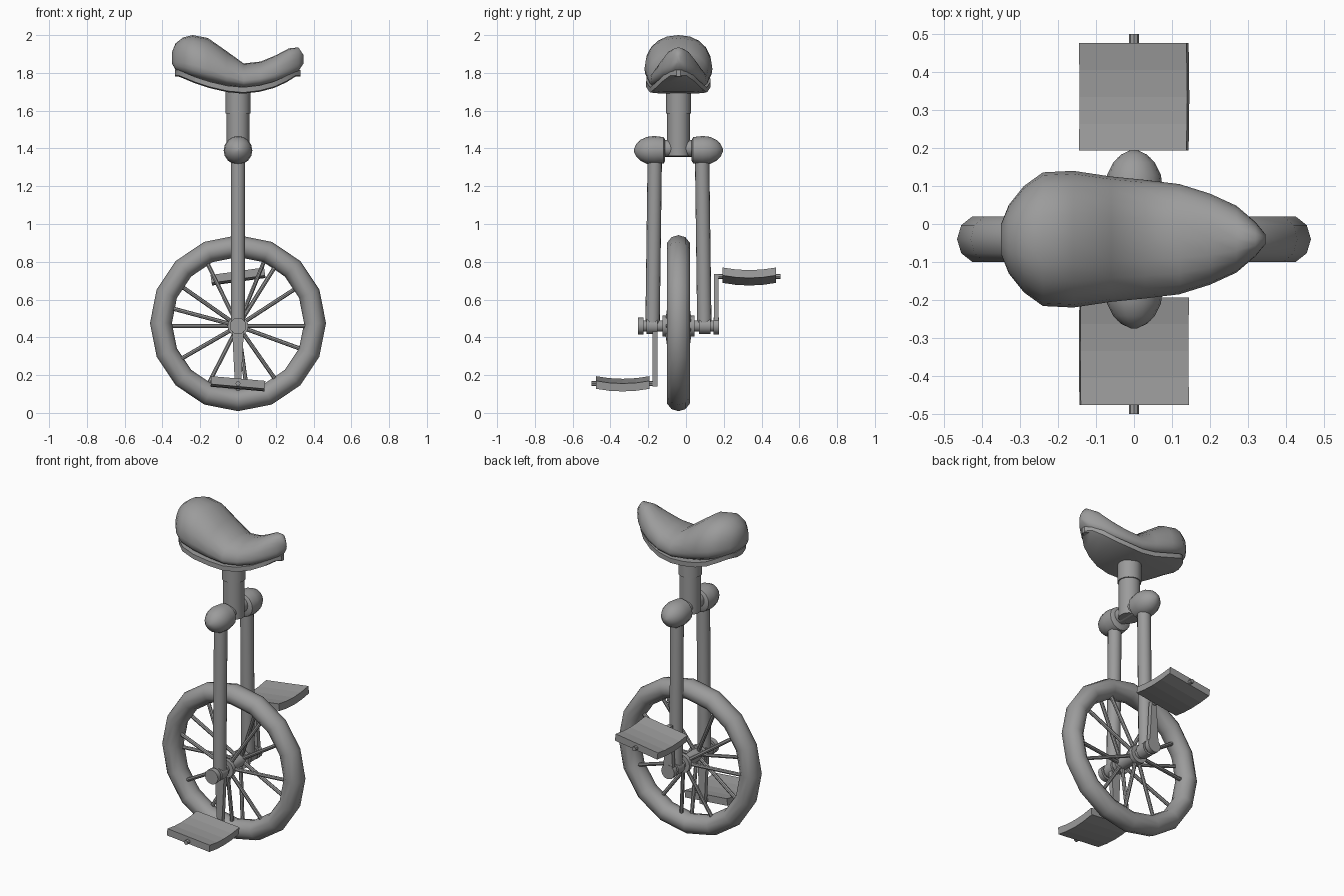
import bpy, bmesh
from math import sin, cos, pi, radians, copysign
from mathutils import Vector, Matrix

old = bpy.data.objects.get("Cube")
if old:
    bpy.data.objects.remove(old)

GREY = (0.33, 0.33, 0.33, 1)
mat = bpy.data.materials.new("plain grey")
mat.use_nodes = True
mat.diffuse_color = GREY
mat.node_tree.nodes["Principled BSDF"].inputs["Base Color"].default_value = GREY

MID = -0.04          # centre plane of the wheel
HUB = Vector((0, MID, 0.46))


def loft(name, rings, smooth=40, closed=False):
    """Skin a list of equal-length rings into one object."""
    bm = bmesh.new()
    vs = [[bm.verts.new(p) for p in ring] for ring in rings]
    n = len(vs[0])
    for a, b in zip(vs, vs[1:] + vs[:1] if closed else vs[1:]):
        for i in range(n):
            j = (i + 1) % n
            bm.faces.new((a[i], a[j], b[j], b[i]))
    if not closed:
        bm.faces.new(vs[0])
        bm.faces.new(vs[-1])
    bmesh.ops.recalc_face_normals(bm, faces=bm.faces)
    mesh = bpy.data.meshes.new(name)
    bm.to_mesh(mesh)
    bm.free()
    mesh.materials.append(mat)
    ob = bpy.data.objects.new(name, mesh)
    bpy.context.collection.objects.link(ob)
    if smooth:
        bpy.ops.object.select_all(action='DESELECT')
        ob.select_set(True)
        bpy.context.view_layer.objects.active = ob
        bpy.ops.object.shade_smooth_by_angle(angle=radians(smooth))
    return ob


def lathe(name, start, end, profile, sides=16):
    """Round part from start to end; profile holds (fraction, radius)."""
    start, end = Vector(start), Vector(end)
    turn = (end - start).to_track_quat('Z', 'Y')
    rings = []
    for f, r in profile:
        c = start.lerp(end, f)
        rings.append([c + turn @ Vector((r * cos(2 * pi * i / sides),
                                         r * sin(2 * pi * i / sides), 0))
                      for i in range(sides)])
    return loft(name, rings)


def rod(name, start, end, r, r2=None, sides=16):
    return lathe(name, start, end, [(0, r), (1, r2 or r)], sides)


# Tyre
tyre = []
for i in range(16):
    a = 2 * pi * i / 16
    ring = []
    for k in range(10):
        b = 2 * pi * k / 10
        d = 0.408 + 0.058 * cos(b)
        ring.append((d * cos(a), MID + 0.063 * sin(b), 0.475 + d * sin(a)))
    tyre.append(ring)
loft("tyre", tyre, 60, True)

# Spokes, alternating between the two hub flanges
for i, deg in enumerate((0, 33, 58, 68, 116, 145, 165, 180, 210, 243, 270, 278, 305, 340)):
    a = radians(deg)
    out = Vector((cos(a), 0, sin(a)))
    side = Vector((0, 0.06 if i % 2 else -0.06, 0))
    rod(f"spoke_{i}", HUB + side + out * 0.03, HUB + side * 0.2 + out * 0.37, 0.011, sides=8)

# Hub and axle
rod("axle", (0, -0.25, HUB.z), (0, 0.175, HUB.z), 0.03)
rod("hub_shell", HUB - Vector((0, 0.07, 0)), HUB + Vector((0, 0.07, 0)), 0.036)

for s, word in ((-1, "front"), (1, "rear")):
    def at(x, y, z):
        return Vector((x, MID + s * y, z))

    # Hub flange and axle nuts
    rod(f"{word}_hub_flange", at(0, 0.06, HUB.z), at(0, 0.085, HUB.z), 0.055)
    rod(f"{word}_bearing", at(0, 0.11, HUB.z), at(0, 0.17, HUB.z), 0.042)
    rod(f"{word}_axle_nut", at(0, 0.185, HUB.z), at(0, 0.215, HUB.z), 0.044, sides=12)

    # Fork leg with its rounded crown
    rod(f"{word}_fork_leg", at(0, 0.137, 0.47), at(0, 0.125, 1.38), 0.038)
    lathe(f"{word}_fork_crown", at(0, 0.07, 1.39), at(0, 0.235, 1.39),
          [(0, 0.055), (0.05, 0.07), (0.35, 0.076), (0.6, 0.071), (0.8, 0.055),
           (0.93, 0.033), (1, 0.008)])

    # Crank
    tip = 0.735 if s > 0 else 0.14
    y = 0.2 if s > 0 else 0.125
    loft(f"{word}_crank", [[at(-w, y - 0.013, z), at(w, y - 0.013, z),
                            at(w, y + 0.013, z), at(-w, y + 0.013, z)]
                           for w, z in ((0.032, HUB.z), (0.016, tip))], 0)

    # Pedal, sagging gently along its length and tipped about its pin
    centre = Vector((0, 0.335 * s, 0.723 if s > 0 else 0.155))
    tilt = Matrix.Rotation(radians(-8 if s > 0 else 5), 3, 'Y')
    slices = []
    for k in range(5):
        u = k / 2 - 1
        z = 0.014 * u * u - 0.008
        slices.append([centre + tilt @ Vector((x, 0.142 * u, z + h))
                       for x, h in ((-0.143, -0.021), (0.143, -0.021),
                                    (0.143, 0.021), (-0.143, 0.021))])
    loft(f"{word}_pedal", slices, 0)
    rod(f"{word}_pedal_pin", (0, s * 0.15, centre.z), (0, s * 0.5, centre.z), 0.013, sides=8)

# Seat post, collar and the bridge joining the fork crowns
rod("seat_post", (0, MID, 1.36), (0, MID, 1.6), 0.06)
rod("post_collar", (0, MID, 1.585), (0, MID, 1.73), 0.066)
rod("fork_bridge", (0, MID - 0.1, 1.4), (0, MID + 0.1, 1.4), 0.045)

# Saddle stations: x, half width, underside, top
STATIONS = ((-0.35, 0.04, 1.85, 1.91), (-0.33, 0.09, 1.815, 1.957), (-0.29, 0.14, 1.795, 1.988),
            (-0.24, 0.176, 1.775, 2.0), (-0.16, 0.18, 1.75, 1.985), (-0.06, 0.165, 1.728, 1.915),
            (0.03, 0.156, 1.72, 1.85), (0.12, 0.145, 1.73, 1.86), (0.2, 0.12, 1.75, 1.893),
            (0.27, 0.088, 1.78, 1.93), (0.32, 0.045, 1.81, 1.935), (0.347, 0.012, 1.85, 1.895))


def power(v, p):
    return copysign(abs(v) ** p, v)


cushion, plate = [], []
for x, w, low, top in STATIONS:
    waist = low + 0.3 * (top - low)
    ring = []
    for k in range(20):
        a = 2 * pi * k / 20
        c, q = cos(a), sin(a)
        if q >= 0:
            ring.append((x, MID + w * power(c, 0.9), waist + (top - waist) * q))
        else:
            ring.append((x, MID + w * power(c, 0.5), waist + (waist - low) * power(q, 0.8)))
    cushion.append(ring)
    base = min(low, 1.81)
    plate.append([(x * 0.95, MID + w * 0.95 * c, base + h)
                  for c, h in ((-1, 0.004), (-1, -0.024), (-0.6, -0.03), (0.6, -0.03),
                               (1, -0.024), (1, 0.004))])
loft("saddle_cushion", cushion, 60)
loft("saddle_base", plate, 30)
